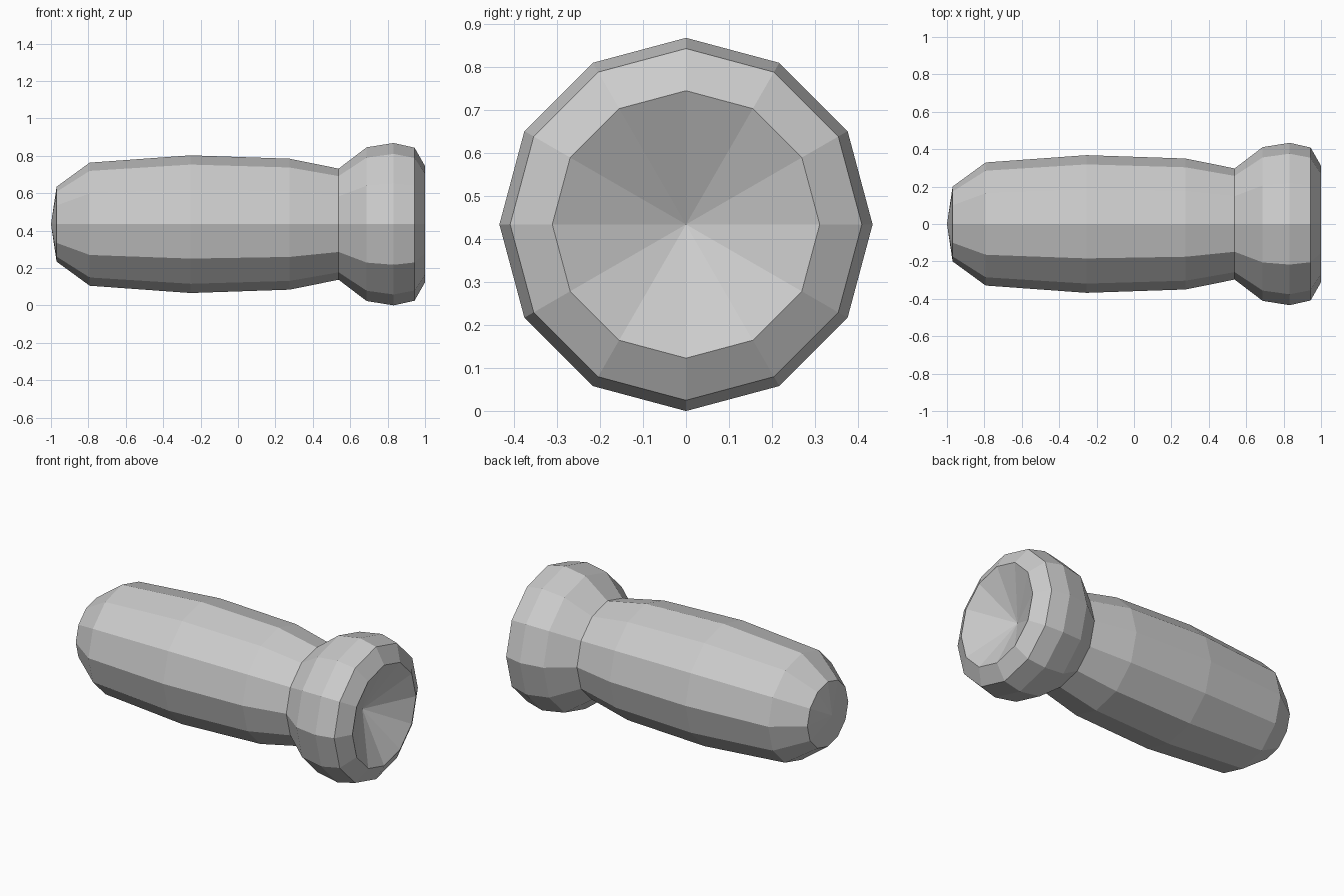
import bpy, bmesh, math

if "Cube" in bpy.data.objects:
    bpy.data.objects.remove(bpy.data.objects["Cube"])

SIDES = 12
AXIS_Z = 0.434

# Profile along x: (x, radius); both ends close on the axis, the flared end dished inward
PROFILE = [(-1.0, 0), (-0.97, 0.20), (-0.793, 0.329), (-0.254, 0.368),
           (0.276, 0.35), (0.538, 0.297), (0.688, 0.411), (0.832, 0.434),
           (0.944, 0.409), (1.0, 0.311), (0.85, 0)]


def lathe(name, profile):
    bm = bmesh.new()
    rings = []
    for x, r in profile:
        count = SIDES if r else 1
        rings.append([bm.verts.new((x, r * math.cos(math.tau * i / SIDES),
                                    AXIS_Z + r * math.sin(math.tau * i / SIDES)))
                      for i in range(count)])
    for a, b in zip(rings, rings[1:]):
        for i in range(SIDES):
            j = (i + 1) % SIDES
            corners = [a[i % len(a)], a[j % len(a)], b[j % len(b)], b[i % len(b)]]
            bm.faces.new(list(dict.fromkeys(corners)))
    bmesh.ops.recalc_face_normals(bm, faces=bm.faces)
    mesh = bpy.data.meshes.new(name)
    bm.to_mesh(mesh)
    bm.free()
    obj = bpy.data.objects.new(name, mesh)
    bpy.context.collection.objects.link(obj)
    return obj


# Rounded grip with flared, dished head
lathe("flared_handle", PROFILE)
